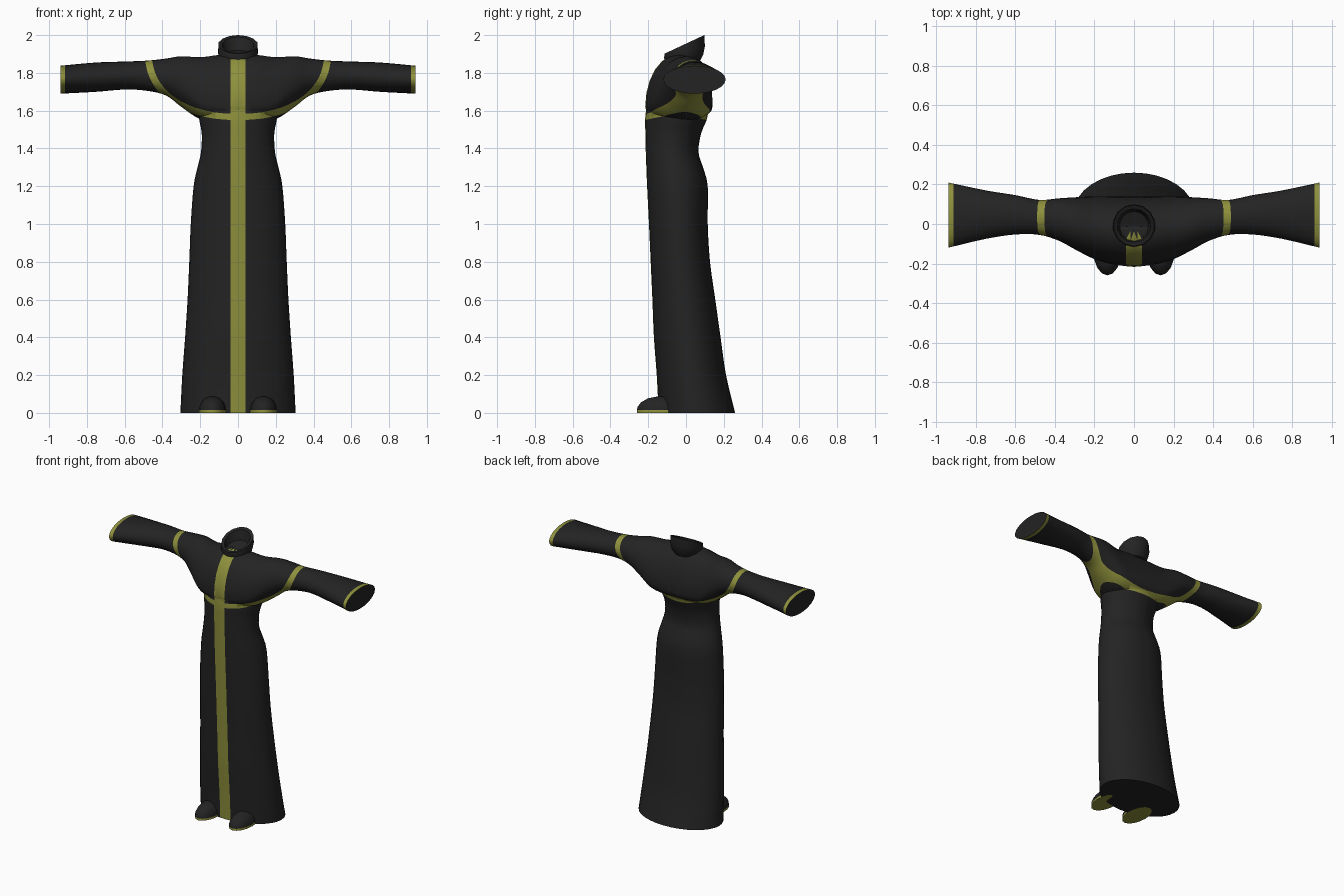
import bpy, bmesh
from math import cos, sin, pi, radians

cube = bpy.data.objects.get("Cube")
if cube:
    bpy.data.objects.remove(cube)


def material(name, rgb):
    m = bpy.data.materials.new(name)
    m.use_nodes = True
    m.diffuse_color = (*rgb, 1)
    bsdf = m.node_tree.nodes["Principled BSDF"]
    bsdf.inputs["Base Color"].default_value = (*rgb, 1)
    bsdf.inputs["Roughness"].default_value = 0.9
    return m


BLACK = material("black cloth", (0.017, 0.017, 0.017))
OLIVE = material("olive trim", (0.27, 0.28, 0.045))


def refine(rows, steps):
    """Smoothly interpolate a short table of section measurements."""
    out = []
    for i in range(len(rows) - 1):
        quad = [rows[max(i - 1, 0)], rows[i], rows[i + 1], rows[min(i + 2, len(rows) - 1)]]
        for s in range(steps):
            t = s / steps
            out.append(tuple(
                b + t / 2 * (c - a + t * (2*a - 5*b + 4*c - d + t * (3*b - a - 3*c + d)))
                for a, b, c, d in zip(*quad)))
    return out + [rows[-1]]


def loft(name, rings):
    """Skin a list of closed rings and cap both ends."""
    bm = bmesh.new()
    vs = [[bm.verts.new(p) for p in ring] for ring in rings]
    n = len(rings[0])
    for lo, hi in zip(vs, vs[1:]):
        for i in range(n):
            j = (i + 1) % n
            bm.faces.new((lo[i], lo[j], hi[j], hi[i]))
    bm.faces.new(vs[0])
    bm.faces.new(vs[-1])
    bmesh.ops.recalc_face_normals(bm, faces=bm.faces)
    mesh = bpy.data.meshes.new(name)
    bm.to_mesh(mesh)
    bm.free()
    mesh.materials.append(BLACK)
    mesh.materials.append(OLIVE)
    ob = bpy.data.objects.new(name, mesh)
    bpy.context.collection.objects.link(ob)
    return ob


def smooth(ob, angle=50):
    bpy.ops.object.select_all(action='DESELECT')
    ob.select_set(True)
    bpy.context.view_layer.objects.active = ob
    bpy.ops.object.shade_smooth_by_angle(angle=radians(angle))


def cut(bm, field):
    """Cut an edge loop wherever the field changes sign."""
    bmesh.ops.triangulate(bm, faces=bm.faces)
    value = {v: field(v.co) for v in bm.verts}
    line = [v for v in bm.verts if abs(value[v]) < 1e-4]
    for e in list(bm.edges):
        v, w = e.verts
        a, b = value[v], value[w]
        if a * b < 0 and min(abs(a), abs(b)) >= 1e-4:
            line.append(bmesh.utils.edge_split(e, v, a / (a - b))[1])
    bmesh.ops.connect_verts(bm, verts=line)


def ring_angles(n):
    return [2 * pi * i / n - pi / 2 for i in range(n)]


# Long gown: height, half width, front, back
gown = [(0, .305, -.145, .26), (.2, .295, -.155, .212), (.4, .28, -.17, .183),
        (.6, .267, -.178, .155), (.8, .258, -.187, .127), (1, .25, -.196, .115),
        (1.2, .235, -.206, .115), (1.3, .214, -.21, .09), (1.38, .196, -.213, .066),
        (1.48, .192, -.215, .08), (1.56, .206, -.216, .112), (1.64, .2, -.2, .115),
        (1.74, .12, -.13, .07)]
robe = loft("robe", [
    [(w * cos(a), (f + b) / 2 + (b - f) / 2 * sin(a), z) for a in ring_angles(32)]
    for z, w, f, b in refine(gown, 3)])

# Shoulders and sleeves: distance out, top, middle, bottom, front, back
arm = [(0, 1.9, 1.62, 1.54, -.216, .14), (.1, 1.895, 1.625, 1.54, -.206, .14),
       (.2, 1.883, 1.65, 1.555, -.178, .14), (.3, 1.888, 1.73, 1.62, -.128, .135),
       (.38, 1.876, 1.77, 1.68, -.085, .13), (.48, 1.865, 1.785, 1.705, -.055, .122),
       (.6, 1.86, 1.785, 1.712, -.053, .146), (.75, 1.855, 1.775, 1.7, -.075, .17),
       (.94, 1.838, 1.765, 1.69, -.12, .21)]
arm = refine(arm, 4)
arm = [(-r[0], *r[1:]) for r in arm[:0:-1]] + arm
sleeves = loft("sleeves", [
    [(x, (f + b) / 2 + (b - f) / 2 * cos(a),
      mid + sin(a) * ((top - mid) if sin(a) > 0 else (mid - bot))) for a in ring_angles(24)]
    for x, top, mid, bot, f, b in arm])

# Join the sleeves to the gown
mod = robe.modifiers.new("join", 'BOOLEAN')
mod.operation, mod.solver, mod.object = 'UNION', 'EXACT', sleeves
bpy.context.view_layer.update()
joined = bpy.data.meshes.new_from_object(
    robe.evaluated_get(bpy.context.evaluated_depsgraph_get()))
robe.modifiers.clear()
robe.data = joined
bpy.data.objects.remove(sleeves)


# Trim outlines: cape border, front band, cuffs
def cape(co, w, h):
    drop = max(1.9 - co.z, 0)
    return (abs(co.x) / w) ** 2.2 + (drop / h) ** 2.2 - 1


def outer(co):
    return cape(co, .492, .35)


def inner(co):
    return cape(co, .455, .317)


BAND, CUFF = .041, .915
bm = bmesh.new()
bm.from_mesh(robe.data)
for field in (outer, inner, lambda c: c.x - BAND, lambda c: c.x + BAND,
              lambda c: c.x - CUFF, lambda c: c.x + CUFF):
    cut(bm, field)
bmesh.ops.triangulate(bm, faces=bm.faces)
bm.normal_update()
for face in bm.faces:
    c, n = face.calc_center_median(), face.normal
    border = outer(c) < 0 < inner(c) and c.z > 1.5
    band = abs(c.x) < BAND and c.y < -.06 and n.y < -.1
    cuff = abs(c.x) > CUFF and abs(n.x) < .8
    face.material_index = int(border or band or cuff)
bm.to_mesh(robe.data)
bm.free()
smooth(robe)

# Tilted collar with a hollow opening: radius, height at front, height at back
collar = loft("collar", [
    [(r * cos(a), -.008 + r * sin(a), (zf + zb) / 2 + (zb - zf) / 2 * sin(a))
     for a in ring_angles(14)]
    for r, zf, zb in [(.08, 1.83, 1.86), (.1, 1.855, 1.9), (.108, 1.88, 1.94),
                      (.105, 1.902, 2), (.085, 1.905, 1.99), (.072, 1.87, 1.92)]])
smooth(collar, 40)

# Shoes with a thin sole
for side, x in (("left", .135), ("right", -.135)):
    shoe = loft(side + "_shoe", [
        [(x + .072 * s * cos(a), -.13 + .13 * s * sin(a), z) for a in ring_angles(16)]
        for s, z in [(1, 0), (1, .014), (.97, .032), (.83, .056), (.55, .077), (.2, .086)]])
    for face in shoe.data.polygons:
        face.material_index = int(face.center.z < .014)
    smooth(shoe)
